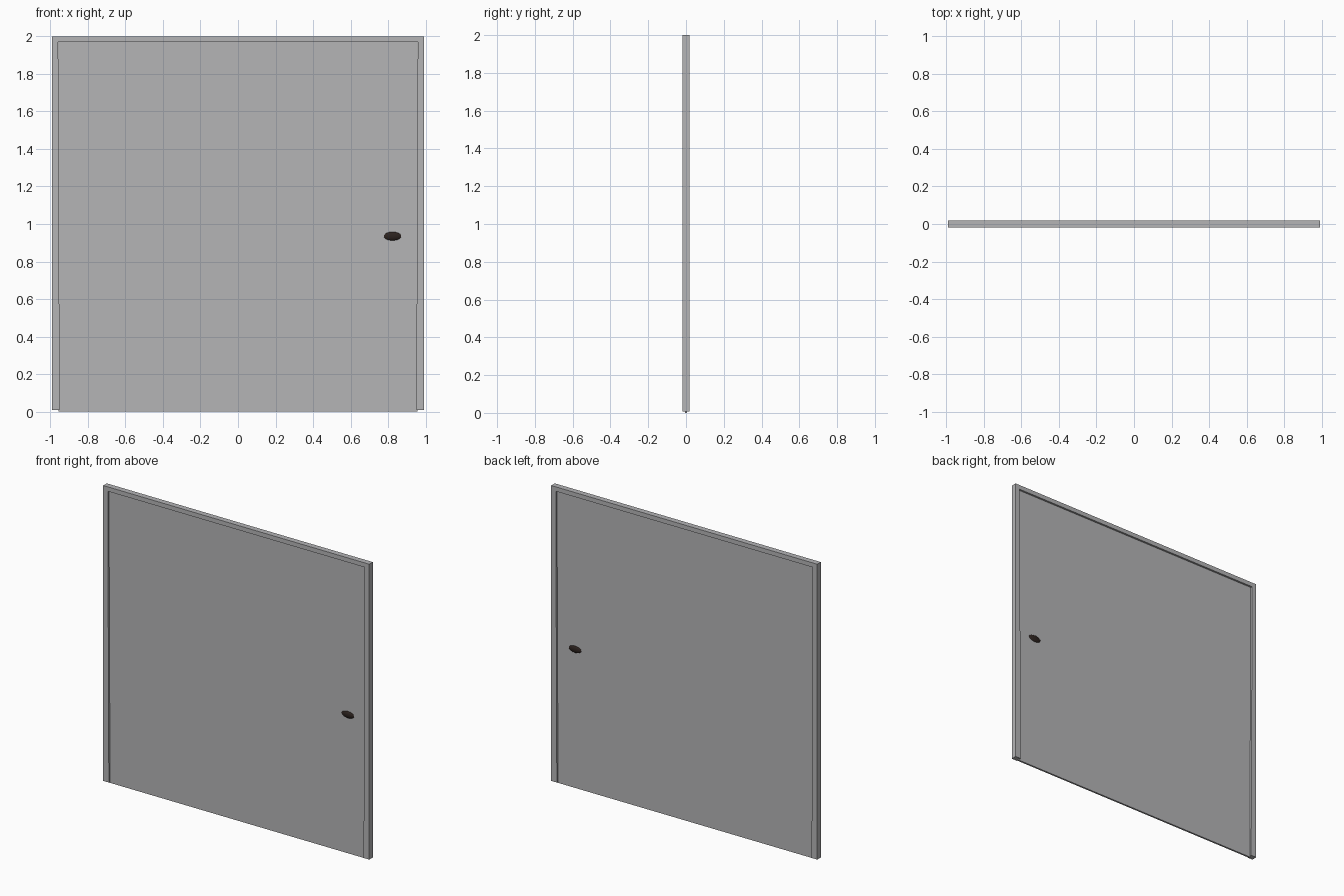
import bpy, bmesh

if "Cube" in bpy.data.objects:
    bpy.data.objects.remove(bpy.data.objects["Cube"])


def material(name, rgb):
    m = bpy.data.materials.new(name)
    m.diffuse_color = (*rgb, 1)
    m.use_nodes = True
    m.node_tree.nodes["Principled BSDF"].inputs["Base Color"].default_value = m.diffuse_color
    return m


GREY = material("light grey", (0.46, 0.46, 0.47))
DARK = material("dark brown", (0.026, 0.017, 0.014))


def finish(bm, name, mat):
    bmesh.ops.recalc_face_normals(bm, faces=bm.faces)
    mesh = bpy.data.meshes.new(name)
    bm.to_mesh(mesh)
    bm.free()
    mesh.materials.append(mat)
    obj = bpy.data.objects.new(name, mesh)
    bpy.context.collection.objects.link(obj)
    return obj


def slab(name, outline, half_depth, mat):
    """Extrude an x-z outline symmetrically about y = 0."""
    bm = bmesh.new()
    face = bm.faces.new([bm.verts.new((x, -half_depth, z)) for x, z in outline])
    ext = bmesh.ops.extrude_face_region(bm, geom=[face])
    verts = [v for v in ext["geom"] if isinstance(v, bmesh.types.BMVert)]
    bmesh.ops.translate(bm, verts=verts, vec=(0, 2 * half_depth, 0))
    return finish(bm, name, mat)


# Door frame: two jambs and a lintel, jambs slightly wider at the floor
W, H, B = 0.993, 2.0, 0.007
slab("door_frame", [(-W, B), (-W, H), (W, H), (W, B),
                    (0.951, B), (0.959, 1.97), (-0.959, 1.97), (-0.951, B)],
     0.019, GREY)

# Thin door leaf set in the middle of the frame, reaching the floor
slab("door_leaf", [(-0.957, 0), (-0.957, 1.975), (0.957, 1.975), (0.957, 0)],
     0.006, GREY)

# Flattened oval knob passing through the leaf, showing on both sides
bm = bmesh.new()
bmesh.ops.create_uvsphere(bm, u_segments=32, v_segments=16, radius=1)
bmesh.ops.scale(bm, verts=bm.verts, vec=(0.051, 0.015, 0.025))
bmesh.ops.translate(bm, verts=bm.verts, vec=(0.824, 0, 0.935))
for f in bm.faces:
    f.smooth = True
finish(bm, "door_knob", DARK)
